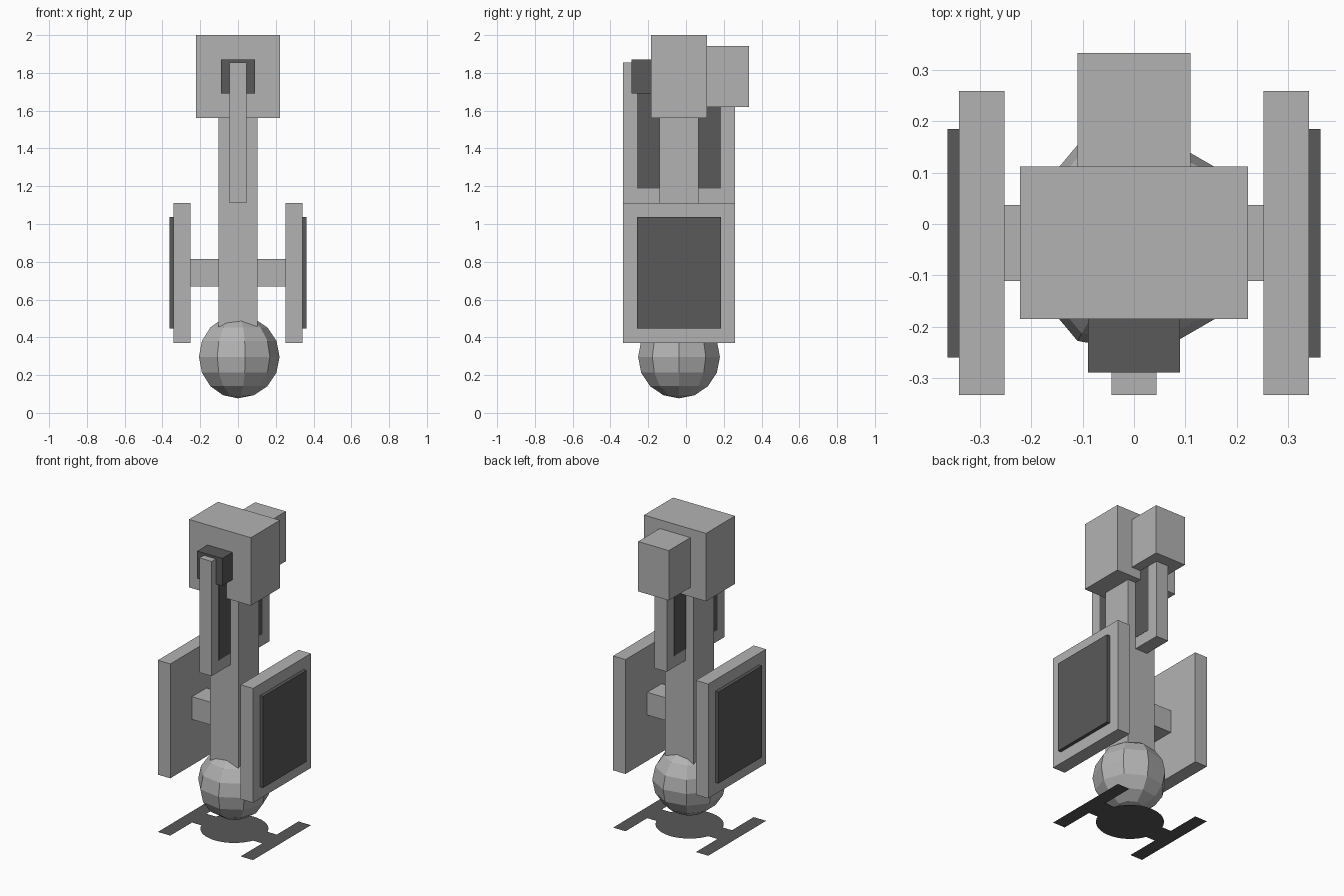
import bpy, bmesh, math
from mathutils import Matrix

if "Cube" in bpy.data.objects:
    bpy.data.objects.remove(bpy.data.objects["Cube"])

YC = -0.037          # depth centre of column, sphere and panels


def grey(name, value):
    mat = bpy.data.materials.new(name)
    mat.diffuse_color = (value, value, value, 1)
    mat.use_nodes = True
    mat.node_tree.nodes["Principled BSDF"].inputs["Base Color"].default_value = mat.diffuse_color
    return mat


light = grey("mid_grey", 0.45)
dark = grey("dark_grey", 0.1)


def finish(name, bm, mat=light):
    me = bpy.data.meshes.new(name)
    bm.to_mesh(me)
    bm.free()
    ob = bpy.data.objects.new(name, me)
    bpy.context.collection.objects.link(ob)
    me.materials.append(mat)
    return ob


def box(name, x, y, z, mat=light):
    """Box from (min, max) ranges on each axis."""
    bm = bmesh.new()
    bmesh.ops.create_cube(bm, size=1)
    for v in bm.verts:
        for i, (lo, hi) in enumerate((x, y, z)):
            v.co[i] = hi if v.co[i] > 0 else lo
    return finish(name, bm, mat)


def side_range(s, a, b):
    return (a, b) if s > 0 else (-b, -a)


# Head, rear pack and nose
box("head", (-0.222, 0.222), (-0.185, 0.112), (1.56, 2.0))
box("rear_pack", (-0.11, 0.11), (0.11, 0.333), (1.62, 1.943))
box("nose_block", (-0.09, 0.09), (-0.289, -0.18), (1.692, 1.87), dark)

# Central column
box("column", (-0.102, 0.102), (YC - 0.104, YC + 0.104), (0.37, 1.57))

# Upright centre panel through the column, with flush dark faces
box("centre_panel", (-0.044, 0.044), (-0.333, 0.259), (1.112, 1.855))
box("centre_panel_face", (-0.0455, 0.0455), (-0.26, 0.185), (1.187, 1.78), dark)

# Side arms, side panels and their raised dark faces
for s, side in ((1, "right"), (-1, "left")):
    box(side + "_arm", side_range(s, 0.09, 0.255), (-0.111, 0.037), (0.668, 0.815))
    box(side + "_panel", side_range(s, 0.252, 0.341), (-0.333, 0.259), (0.371, 1.112))
    box(side + "_panel_face", side_range(s, 0.34, 0.363), (-0.26, 0.185),
        (0.446, 1.038), dark)

# Low-poly ball, nine sided, one corner pointing to +x
bm = bmesh.new()
bmesh.ops.create_uvsphere(bm, u_segments=9, v_segments=8, radius=0.22)
rim = max(bm.verts, key=lambda v: math.hypot(v.co.x, v.co.y))
turn = Matrix.Rotation(-math.atan2(rim.co.y, rim.co.x), 4, 'Z')
bmesh.ops.transform(bm, verts=bm.verts, matrix=Matrix.Translation((0, YC, 0.297)) @ turn)
finish("ball", bm)

# Flat ground plate: disc, two links and two side bars, all facing up
bm = bmesh.new()
bmesh.ops.create_circle(bm, cap_ends=True, segments=40, radius=0.2,
                        matrix=Matrix.Translation((0, YC, 0)))
for s in (1, -1):
    for x0, x1, h in ((0.187, 0.252, 0.074), (0.252, 0.341, 0.296)):
        lo, hi = side_range(s, x0, x1)
        bm.faces.new([bm.verts.new((x, YC + y, 0)) for x, y in
                      ((lo, -h), (hi, -h), (hi, h), (lo, h))])
finish("ground_plate", bm, dark)
